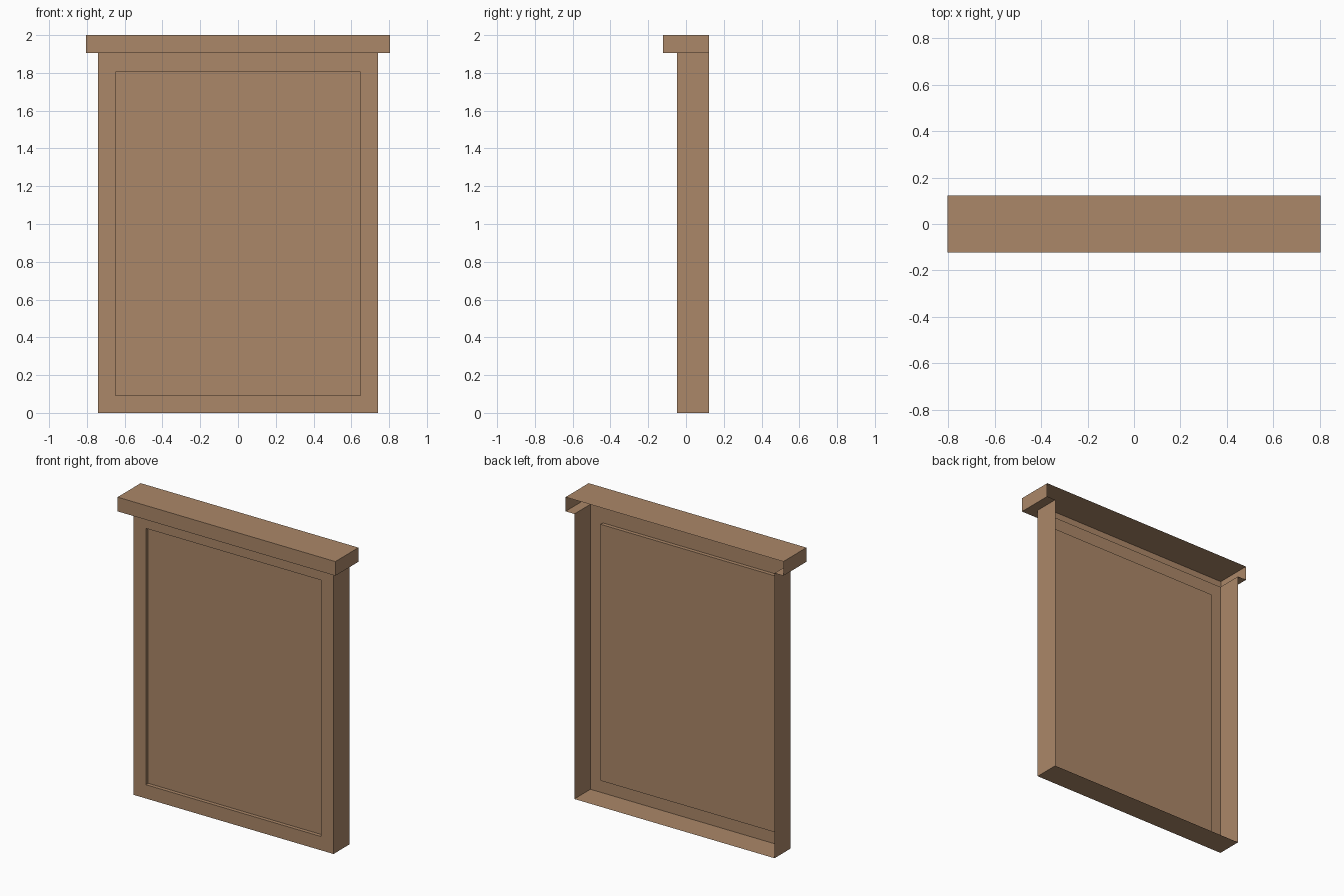
import bpy
import bmesh

cube = bpy.data.objects.get("Cube")
if cube:
    bpy.data.objects.remove(cube, do_unlink=True)

# Main dimensions
BODY_X, CAP_X = 0.74, 0.805
BACK, BODY_FRONT, CAP_FRONT = 0.122, -0.048, -0.122
JOINT, TOP = 1.905, 2.0
BORDER, RECESS = 0.092, 0.025

wood = bpy.data.materials.new("warm brown wood")
wood.use_nodes = True
colour = (0.41, 0.245, 0.14, 1.0)
wood.diffuse_color = colour
wood.node_tree.nodes["Principled BSDF"].inputs["Base Color"].default_value = colour


def ring(bm, points):
    return [bm.verts.new(p) for p in points]


def bridge(bm, a, b, closed=False):
    """Join two rows of vertices with a strip of quads."""
    n = len(a)
    for i in range(n if closed else n - 1):
        j = (i + 1) % n
        bm.faces.new((a[i], a[j], b[j], b[i]))


def finish(bm, name):
    bmesh.ops.recalc_face_normals(bm, faces=bm.faces)
    mesh = bpy.data.meshes.new(name)
    bm.to_mesh(mesh)
    bm.free()
    mesh.materials.append(wood)
    obj = bpy.data.objects.new(name, mesh)
    bpy.context.collection.objects.link(obj)


def upright(x, low, high, y):
    """Rectangle standing in the xz plane, starting and ending at the top."""
    return [(-x, y, high), (-x, y, low), (x, y, low), (x, y, high)]


def level(x, front, z):
    """Rectangle lying in the xy plane, starting and ending at the back."""
    return [(-x, BACK, z), (-x, front, z), (x, front, z), (x, BACK, z)]


# Panel body: thin sides and floor, open back and top, recessed front
bm = bmesh.new()
back = ring(bm, upright(BODY_X, 0, JOINT, BACK))
front = ring(bm, upright(BODY_X, 0, JOINT, BODY_FRONT))
inner = (BODY_X - BORDER, BORDER, JOINT - 0.1)
lip = ring(bm, upright(*inner, BODY_FRONT))
panel = ring(bm, upright(*inner, BODY_FRONT + RECESS))
bridge(bm, back, front)
bridge(bm, front, lip, closed=True)
bridge(bm, lip, panel, closed=True)
bm.faces.new(panel)
finish(bm, "panel_body")

# Top cap: hollow, open at the back, with an underside lip around the body
bm = bmesh.new()
upper = ring(bm, level(CAP_X, CAP_FRONT, TOP))
lower = ring(bm, level(CAP_X, CAP_FRONT, JOINT))
flange = ring(bm, level(BODY_X, BODY_FRONT, JOINT))
bm.faces.new(upper)
bridge(bm, upper, lower)
bridge(bm, lower, flange)
finish(bm, "top_cap")
